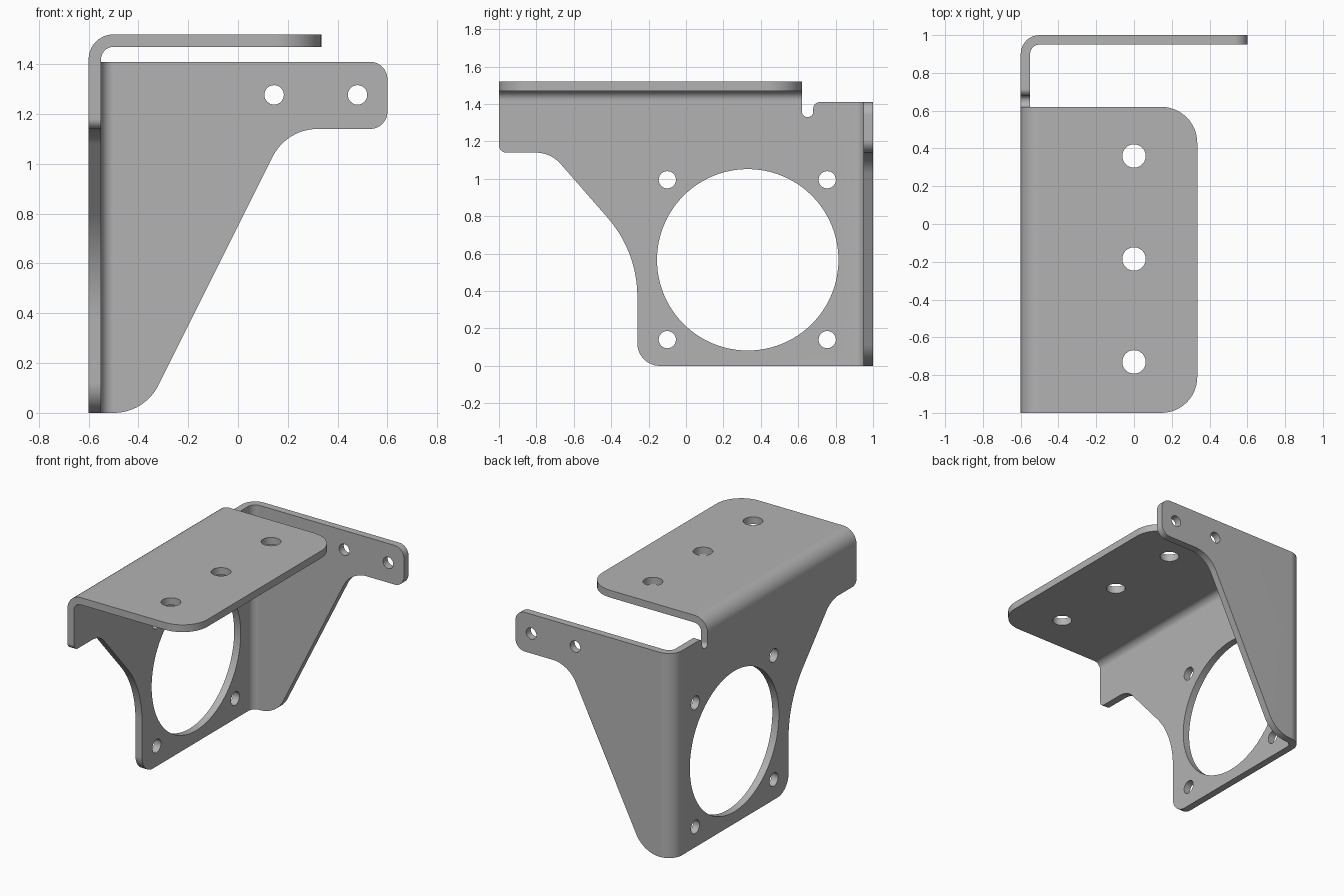
import bpy, bmesh, math
from mathutils import Vector

cube = bpy.data.objects.get("Cube")
if cube:
    bpy.data.objects.remove(cube, do_unlink=True)

THICK, BEND = 0.05, 0.10             # sheet thickness, outer bend radius
LEFT, BACK, TOP = -0.6, 1.0, 1.52    # outer faces of the three walls
FLANGE_Z, SLOT_Y = 1.41, 0.62


def rounded(corners, steps=12):
    """Outline from (u, v, radius) corners, with tangent arcs."""
    out = []
    for i, (u, v, r) in enumerate(corners):
        p = Vector((u, v))
        if not r:
            out.append(p)
            continue
        a = (Vector(corners[i - 1][:2]) - p).normalized()
        b = (Vector(corners[(i + 1) % len(corners)][:2]) - p).normalized()
        half = a.angle(b) / 2
        centre = p + (a + b).normalized() * r / math.sin(half)
        start = p + a * r / math.tan(half) - centre
        turn = start.angle_signed(p + b * r / math.tan(half) - centre)
        for k in range(steps + 1):
            t = -turn * k / steps
            c, s = math.cos(t), math.sin(t)
            out.append(centre + Vector((c * start.x - s * start.y,
                                        s * start.x + c * start.y)))
    return out


def circle(u, v, r, n=32):
    return [Vector((u + r * math.cos(math.tau * k / n),
                    v + r * math.sin(math.tau * k / n))) for k in range(n)]


bm = bmesh.new()


def wall(place, outline, holes):
    """Flat wall with holes; place maps (u, v) into space."""
    edges = []
    for loop in [outline] + holes:
        vs = [bm.verts.new(place(p.x, p.y)) for p in loop]
        edges += [bm.edges.new((vs[i - 1], vs[i])) for i in range(len(vs))]
    bmesh.ops.triangle_fill(bm, edges=edges, use_beauty=True)


def bend(place, lo, hi, n=10):
    """Quarter-round strip from the side wall to a flange."""
    rows = []
    for k in range(n + 1):
        t = math.pi / 2 * k / n
        x = LEFT + BEND * (1 - math.cos(t))
        h = BEND * math.sin(t) - BEND
        rows.append([bm.verts.new(place(x, h, w)) for w in (lo, hi)])
    for (a, b), (c, d) in zip(rows, rows[1:]):
        bm.faces.new((a, b, d, c))


# Side wall with fan opening, screw holes and relief slot
side = rounded([
    (BACK - BEND, 0, 0), (-0.26, 0, 0.12), (-0.26, 0.61, 0.64),
    (-0.723, 1.14, 0.175), (-1, 1.14, 0.04), (-1, TOP - BEND, 0),
    (SLOT_Y, TOP - BEND, 0), (SLOT_Y, 1.33, 0.029), (0.68, 1.33, 0.029),
    (0.68, FLANGE_Z, 0.035), (BACK - BEND, FLANGE_Z, 0)])
screws = [circle(y, z, 0.046) for y in (-0.1, 0.755) for z in (0.14, 0.995)]
wall(lambda y, z: (LEFT, y, z), side, screws + [circle(0.33, 0.567, 0.485, 96)])

# Top flange
top = rounded([(LEFT + BEND, -1, 0), (0.335, -1, 0.19),
               (0.335, SLOT_Y, 0.19), (LEFT + BEND, SLOT_Y, 0)])
wall(lambda x, y: (x, y, TOP), top,
     [circle(0, y, 0.062) for y in (-0.73, -0.185, 0.36)])
bend(lambda x, h, w: (x, w, TOP + h), -1, SLOT_Y)

# Back flange
back = rounded([(LEFT + BEND, 0, 0), (-0.375, 0, 0.2), (0.195, 1.14, 0.2),
                (0.6, 1.14, 0.07), (0.6, FLANGE_Z, 0.07),
                (LEFT + BEND, FLANGE_Z, 0)])
wall(lambda x, z: (x, BACK, z), back,
     [circle(x, 1.277, 0.039) for x in (0.145, 0.48)])
bend(lambda x, h, w: (x, BACK + h, w), 0, FLANGE_Z)

# Weld the sheet and face it outward
bmesh.ops.remove_doubles(bm, verts=bm.verts[:], dist=0.0005)
bmesh.ops.recalc_face_normals(bm, faces=bm.faces[:])
bm.normal_update()
if any(f.normal.z < -0.9 for f in bm.faces):
    bmesh.ops.reverse_faces(bm, faces=bm.faces[:])
mesh = bpy.data.meshes.new("bracket")
bm.to_mesh(mesh)
bm.free()

steel = bpy.data.materials.new("plain grey steel")
steel.use_nodes = True
GREY = (0.45, 0.45, 0.45, 1)
steel.diffuse_color = GREY
steel.node_tree.nodes["Principled BSDF"].inputs["Base Color"].default_value = GREY
mesh.materials.append(steel)

bracket = bpy.data.objects.new("bracket", mesh)
bpy.context.collection.objects.link(bracket)
for o in bpy.context.selected_objects:
    o.select_set(False)
bpy.context.view_layer.objects.active = bracket
bracket.select_set(True)

# Give the sheet its thickness, then smooth the bends and hole walls
solid = bracket.modifiers.new("thickness", 'SOLIDIFY')
solid.thickness = THICK
solid.offset = -1
solid.use_even_offset = True
solid.use_quality_normals = True
bpy.ops.object.modifier_apply(modifier=solid.name)
bpy.ops.object.shade_smooth_by_angle(angle=math.radians(30))
flat = bracket.modifiers.new("flat walls", 'WEIGHTED_NORMAL')
flat.keep_sharp = True
